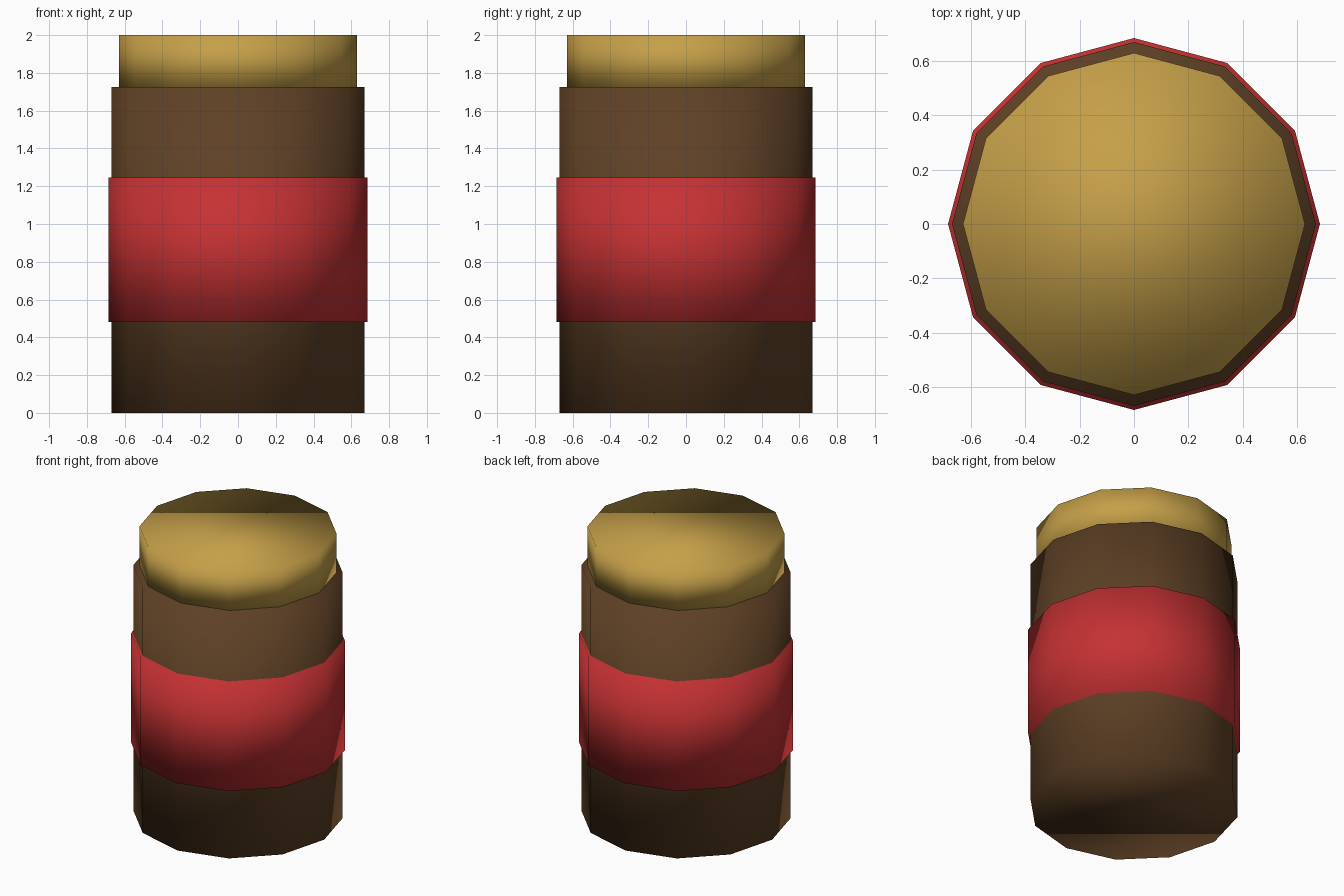
import bpy

cube = bpy.data.objects.get("Cube")
if cube:
    bpy.data.objects.remove(cube, do_unlink=True)


def make_material(name, color):
    mat = bpy.data.materials.new(name)
    mat.use_nodes = True
    rgba = (*color, 1.0)
    mat.diffuse_color = rgba
    for node in mat.node_tree.nodes:
        if node.type == 'BSDF_PRINCIPLED':
            node.inputs["Base Color"].default_value = rgba
    return mat


def drum(name, radius, bottom, top, mat):
    """Closed twelve-sided drum, shaded smooth all over, corners on the axes."""
    bpy.ops.mesh.primitive_cylinder_add(
        vertices=12, radius=radius, depth=top - bottom,
        location=(0, 0, (bottom + top) / 2))
    obj = bpy.context.object
    obj.name = name
    obj.data.name = name
    obj.data.materials.append(mat)
    bpy.ops.object.shade_smooth()
    return obj


brown = make_material("dark brown", (0.115, 0.053, 0.019))
red = make_material("label red", (0.56, 0.031, 0.033))
gold = make_material("lid gold", (0.56, 0.35, 0.066))

# Jar body, wrapped label and lid
drum("jar_body", 0.67, 0.0, 1.725, brown)
drum("label_band", 0.685, 0.48, 1.245, red)
drum("lid", 0.63, 1.725, 2.0, gold)
